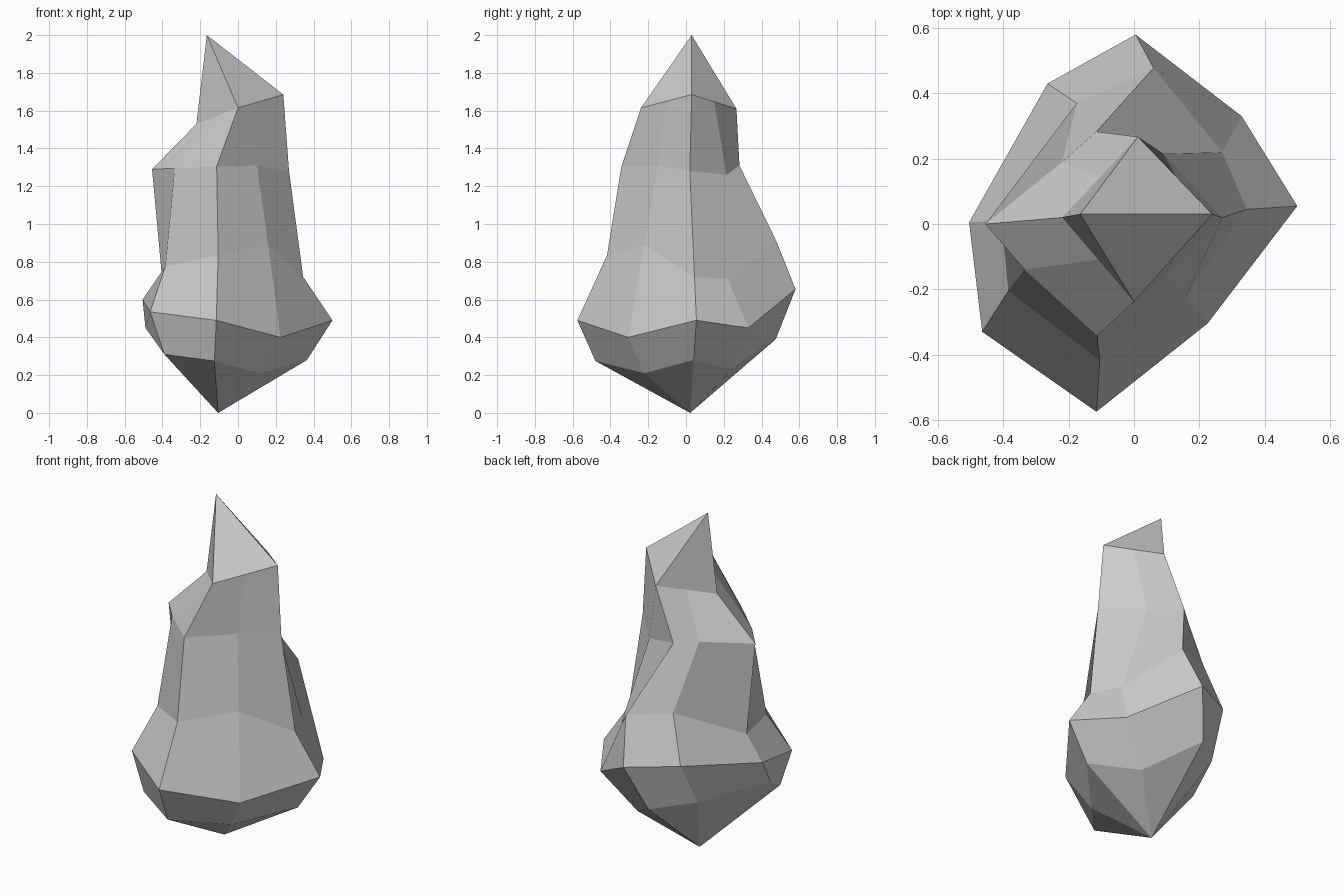
import bpy, bmesh
from mathutils import Vector

# Tapered low-poly rock: eight-sided rings, going counter-clockwise from the front
RINGS = [
    # underside
    [(-.125, -.48, .275), (.115, -.22, .21), (.365, .04, .28), (.148, .243, .23),
     (-.085, .475, .39), (-.29, .305, .42), (-.49, -.09, .45), (-.39, -.325, .31)],
    # widest belt
    [(-.115, -.575, .49), (.225, -.305, .40), (.50, .055, .49), (.33, .33, .45),
     (.005, .58, .655), (-.265, .43, .675), (-.505, .005, .60), (-.465, -.33, .535)],
    # shoulder of the base
    [(-.105, -.418, .835), (.16, -.22, .89), (.345, .045, .72), (.27, .22, .71),
     (.06, .478, .91), (-.175, .37, .945), (-.405, .01, .745), (-.385, -.205, .775)],
    # upper shaft
    [(-.113, -.342, 1.305), (.10, -.15, 1.31), (.27, .02, 1.28), (.09, .215, 1.26),
     (-.115, .283, 1.31), (-.22, .19, 1.31), (-.455, 0, 1.29), (-.335, -.14, 1.295)],
]

# collar under the peak: four corners with midpoints between them
corners = [Vector(c) for c in
           [(0, -.238, 1.615), (.24, .03, 1.685), (.012, .267, 1.61), (-.22, .02, 1.53)]]
collar = []
for i, c in enumerate(corners):
    collar += [c, (c + corners[(i + 1) % 4]) / 2]
RINGS.append(collar)

bm = bmesh.new()
rings = [[bm.verts.new(p) for p in ring] for ring in RINGS]
base = bm.verts.new((-.105, .022, 0))
peak = bm.verts.new((-.165, .03, 2))

# sides, then the fans to base point and peak
for low, high in zip(rings, rings[1:]):
    for i in range(8):
        j = (i + 1) % 8
        bm.faces.new((low[i], low[j], high[j], high[i]))
for i in range(8):
    j = (i + 1) % 8
    bm.faces.new((base, rings[0][j], rings[0][i]))
    bm.faces.new((peak, rings[-1][i], rings[-1][j]))
bmesh.ops.recalc_face_normals(bm, faces=bm.faces)

mesh = bpy.data.meshes.new("rock")
bm.to_mesh(mesh)
bm.free()
bpy.context.collection.objects.link(bpy.data.objects.new("rock", mesh))
